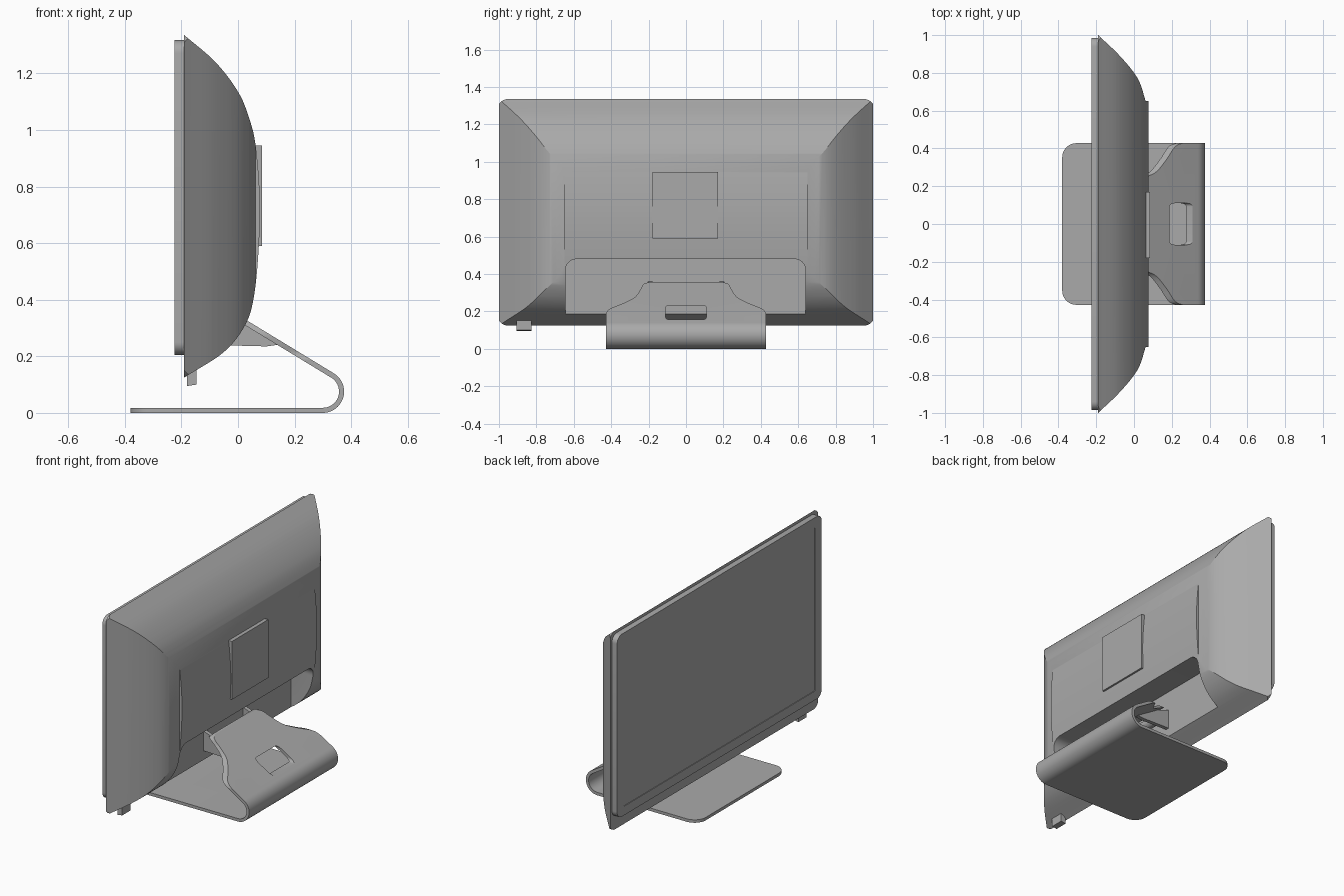
import bpy, bmesh, math
from mathutils import Vector

cube = bpy.data.objects.get("Cube")
if cube:
    bpy.data.objects.remove(cube, do_unlink=True)

grey = bpy.data.materials.new("mid_grey")
grey.use_nodes = True
COLOUR = (0.4, 0.4, 0.4, 1)
grey.diffuse_color = COLOUR
grey.node_tree.nodes["Principled BSDF"].inputs["Base Color"].default_value = COLOUR


def prism(name, outline, axis, a, b):
    """Extrude a 2D outline along one axis, from a to b."""
    place = {"x": lambda u, v, w: (w, u, v),
             "y": lambda u, v, w: (u, w, v),
             "z": lambda u, v, w: (u, v, w)}[axis]
    bm = bmesh.new()
    low = [bm.verts.new(place(u, v, a)) for u, v in outline]
    high = [bm.verts.new(place(u, v, b)) for u, v in outline]
    bm.faces.new(low)
    bm.faces.new(high)
    for i in range(len(low)):
        j = (i + 1) % len(low)
        bm.faces.new((low[i], low[j], high[j], high[i]))
    bmesh.ops.recalc_face_normals(bm, faces=bm.faces)
    mesh = bpy.data.meshes.new(name)
    bm.to_mesh(mesh)
    bm.free()
    mesh.materials.append(grey)
    obj = bpy.data.objects.new(name, mesh)
    bpy.context.collection.objects.link(obj)
    return obj


def arc(cx, cy, r, start, end, n=8):
    angles = [math.radians(start + (end - start) * i / n) for i in range(n + 1)]
    return [(cx + r * math.cos(t), cy + r * math.sin(t)) for t in angles]


def round_rect(u0, u1, v0, v1, r):
    return (arc(u1 - r, v0 + r, r, -90, 0) + arc(u1 - r, v1 - r, r, 0, 90)
            + arc(u0 + r, v1 - r, r, 90, 180) + arc(u0 + r, v0 + r, r, 180, 270))


def spline(points, steps=6):
    """Smooth curve through the given points."""
    p = [Vector(q) for q in points]
    p = [2 * p[0] - p[1]] + p + [2 * p[-1] - p[-2]]
    out = []
    for a, b, c, d in zip(p, p[1:], p[2:], p[3:]):
        for i in range(steps):
            t = i / steps
            out.append(tuple(0.5 * (2 * b + (c - a) * t + (2 * a - 5 * b + 4 * c - d) * t ** 2
                                    + (3 * b - a - 3 * c + d) * t ** 3)))
    return out + [tuple(p[-2])]


def combine(obj, cutter, operation):
    """Apply a boolean and drop the cutter."""
    mod = obj.modifiers.new("cut", "BOOLEAN")
    mod.operation, mod.object, mod.solver = operation, cutter, "EXACT"
    bpy.context.view_layer.objects.active = obj
    bpy.ops.object.modifier_apply(modifier=mod.name)
    bpy.data.objects.remove(cutter, do_unlink=True)


def smooth(obj):
    bpy.ops.object.select_all(action="DESELECT")
    obj.select_set(True)
    bpy.context.view_layer.objects.active = obj
    bpy.ops.object.shade_smooth_by_angle(angle=math.radians(25))


# Back shell: vertical profile crossed with horizontal profile and rounded outline
shell = prism("back_shell", spline([
    (-0.19, 1.335), (-0.08, 1.24), (0, 1.135), (0.04, 1.04), (0.063, 0.94), (0.077, 0.76),
    (0.073, 0.58), (0.056, 0.41), (0.025, 0.31), (-0.05, 0.215), (-0.19, 0.125)]), "y", -1, 1)
side = spline([(-0.19, 1), (-0.075, 0.89), (0.02, 0.77), (0.062, 0.65)])
step = [(0.1, 0.65)]
half = side + step
combine(shell, prism("side_cutter", half + [(x, -y) for x, y in reversed(half)],
                     "z", 0, 1.5), "INTERSECT")
combine(shell, prism("corner_cutter", round_rect(-1.01, 1.01, 0.124, 1.336, 0.06),
                     "x", -0.3, 0.3), "INTERSECT")

# Recess in the lower back for the stand
combine(shell, prism("recess_cutter", round_rect(-0.645, 0.64, -0.2, 0.48, 0.06),
                     "x", -0.09, 0.3), "DIFFERENCE")
smooth(shell)

# Front panel with a sunk screen
panel = prism("front_panel", round_rect(-0.985, 0.985, 0.205, 1.317, 0.045), "x", -0.225, -0.19)
combine(panel, prism("screen_cutter", round_rect(-0.92, 0.92, 0.26, 1.255, 0.004),
                     "x", -0.3, -0.221), "DIFFERENCE")
smooth(panel)

# Mounting cover on the back and small sensor block under the edge
prism("mount_cover", [(-0.18, 0.59), (0.17, 0.59), (0.17, 0.945), (-0.18, 0.945)],
      "x", 0.05, 0.085)
prism("sensor_block", [(-0.18, 0.095), (-0.147, 0.1), (-0.147, 0.17), (-0.18, 0.17)],
      "y", -0.905, -0.825)

# Stand: one folded strip, tangent to a round bend
R, THICK, CX, TILT = 0.0754, 0.018, 0.2996, 58.7
tilt = math.radians(TILT)
normal = Vector((math.cos(tilt), math.sin(tilt)))
along = Vector((-normal.y, normal.x))
bend = Vector((CX, R))
tip = bend + along * 0.43
outer, inner = tip + normal * R, tip + normal * (R - THICK)
stand = prism("folded_stand",
              [(-0.38, 0)] + arc(CX, R, R, -90, TILT, 20) + [tuple(outer), tuple(inner)]
              + arc(CX, R, R - THICK, TILT, -90, 20) + [(-0.38, THICK)], "y", -0.428, 0.428)
neck = [(0.43, -0.1)] + spline([
    (0.43, 0.185), (0.41, 0.213), (0.34, 0.242), (0.275, 0.275), (0.245, 0.315),
    (0.228, 0.345), (0.195, 0.357)])
combine(stand, prism("neck_cutter", neck + [(-y, z) for y, z in reversed(neck)],
                     "x", -1, 1), "INTERSECT")
combine(stand, prism("foot_cutter", round_rect(-0.38, 0.9, -0.428, 0.428, 0.075),
                     "z", -0.1, 0.5), "INTERSECT")
combine(stand, prism("hole_cutter", round_rect(-0.11, 0.11, 0.157, 0.232, 0.018),
                     "x", 0.1, 0.5), "DIFFERENCE")
smooth(stand)

# Hinge: cheek plates and a pivot bar joining the stand to the recess
for name, y in (("left_hinge_cheek", 0.19), ("right_hinge_cheek", -0.19)):
    prism(name, [(-0.09, 0.24), (0.1, 0.235), (0.15, 0.242), (0.025, 0.318), (-0.09, 0.36)],
          "y", y - 0.012, y + 0.012)
pivot = prism("hinge_pivot", arc(-0.03, 0.29, 0.03, 0, 345, 23), "y", -0.19, 0.19)
smooth(pivot)
